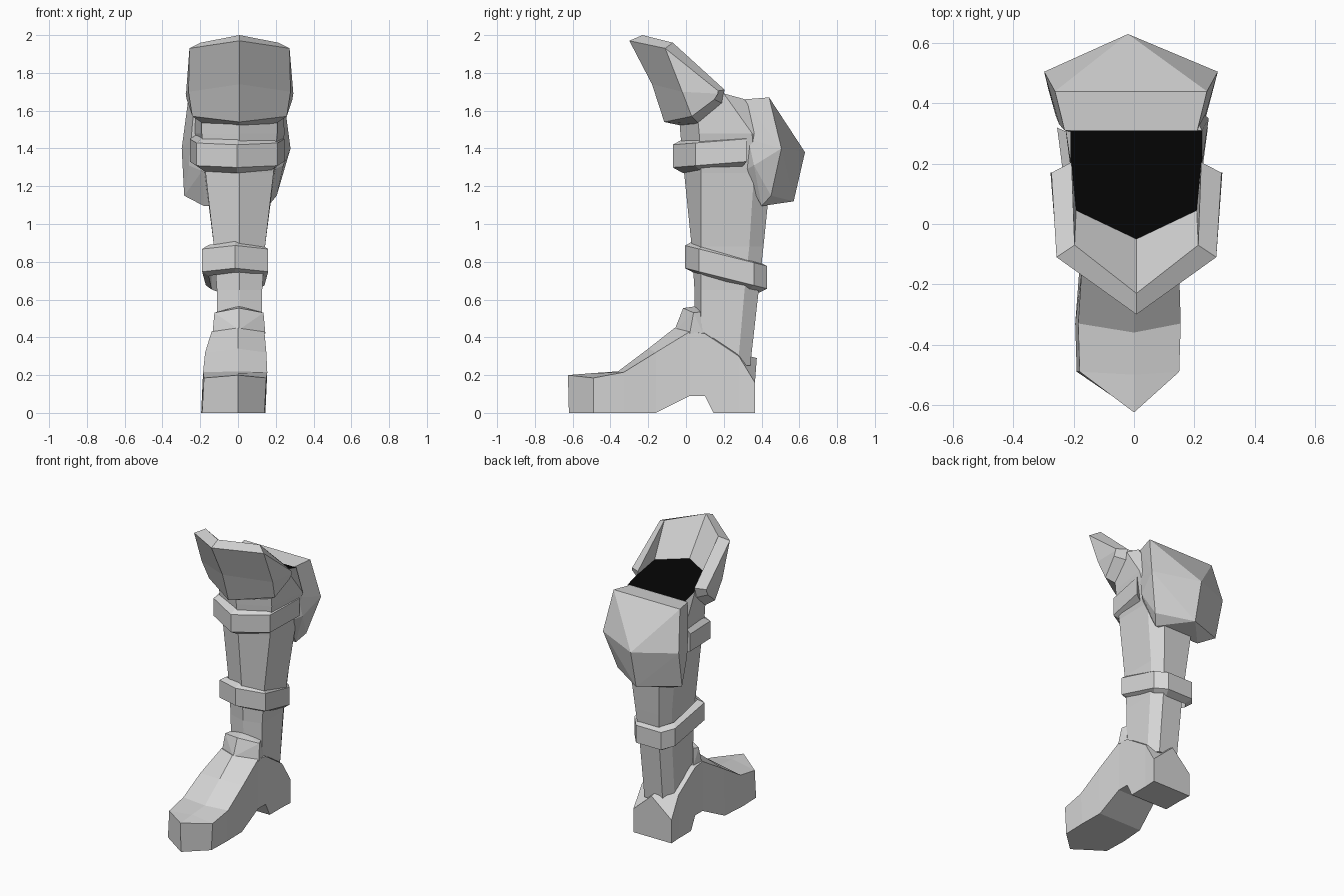
import bpy, bmesh

if "Cube" in bpy.data.objects:
    bpy.data.objects.remove(bpy.data.objects["Cube"], do_unlink=True)


def material(name, value):
    m = bpy.data.materials.new(name)
    m.use_nodes = True
    colour = (value, value, value, 1)
    m.diffuse_color = colour
    m.node_tree.nodes["Principled BSDF"].inputs["Base Color"].default_value = colour
    return m


GREY = material("plain grey", 0.67)
BLACK = material("opening black", 0.001)


def finish(name, bm, shift=0.0):
    """Weld, orient and link a flat-shaded part."""
    bmesh.ops.remove_doubles(bm, verts=bm.verts, dist=0.0005)
    bmesh.ops.recalc_face_normals(bm, faces=bm.faces)
    bmesh.ops.translate(bm, verts=bm.verts, vec=(shift, 0, 0))
    mesh = bpy.data.meshes.new(name)
    bm.to_mesh(mesh)
    bm.free()
    mesh.materials.append(GREY)
    mesh.materials.append(BLACK)
    obj = bpy.data.objects.new(name, mesh)
    bpy.context.collection.objects.link(obj)
    return obj


def flip(points):
    return [(-x, y, z) for x, y, z in points]


def loft(name, sections, loop=False, shift=0.0):
    """Skin closed cross-sections; cap the ends unless looped."""
    bm = bmesh.new()
    rings = [[bm.verts.new(p) for p in s] for s in sections]
    n = len(rings[0])
    pairs = list(zip(rings, rings[1:])) + ([(rings[-1], rings[0])] if loop else [])
    for a, b in pairs:
        for i in range(n):
            j = (i + 1) % n
            bm.faces.new((a[i], a[j], b[j], b[i]))
    if not loop:
        bm.faces.new(rings[0])
        bm.faces.new(rings[-1])
    return finish(name, bm, shift)


def hull(name, half, others, shift=0.0):
    """Faceted solid around mirrored points and single points."""
    bm = bmesh.new()
    for p in half + flip(half) + others:
        bm.verts.new(p)
    out = bmesh.ops.convex_hull(bm, input=bm.verts)
    loose = [v for v in out["geom_interior"] if isinstance(v, bmesh.types.BMVert)]
    bmesh.ops.delete(bm, geom=loose, context="VERTS")
    return finish(name, bm, shift)


def band(name, outline, top, bottom, slope, lip, loop, shift=0.0):
    """Bevelled strap following a mirrored outline that starts at the front."""
    def column(x, y):
        ix, iy, rise = x * 0.8, 0.2 + (y - 0.2) * 0.8, slope * y
        return [(ix, iy, top + rise + lip), (x, y, top + rise),
                (x, y, bottom + rise), (ix, iy, bottom + rise - lip)]
    cols = [column(*p) for p in outline]
    return loft(name, [flip(c) for c in cols[:0:-1]] + cols, loop, shift)


# Shaft: front ridge, straight sides, flat back, mouth sloping down to the rear
def shaft_ring(z, front, w1, y1, w2, y2, wb, back, tilt=0.0):
    half = [(w1, y1), (w2, y2), (wb, back)]
    outline = [(0, front)] + half + [(-x, y) for x, y in half[::-1]]
    return [(x, y, z - tilt * y) for x, y in outline]


MOUTH, TILT = 1.746, 0.275
shaft = loft("shaft", [
    shaft_ring(0.25, 0.05, 0.115, 0.08, 0.115, 0.275, 0.07, 0.34),
    shaft_ring(0.65, 0.045, 0.12, 0.08, 0.12, 0.31, 0.075, 0.385),
    shaft_ring(0.88, 0.03, 0.135, 0.08, 0.135, 0.335, 0.09, 0.41),
    shaft_ring(1.27, -0.01, 0.18, 0.08, 0.185, 0.36, 0.12, 0.45),
    shaft_ring(1.48, -0.03, 0.2, 0.07, 0.24, 0.35, 0.16, 0.42),
    shaft_ring(MOUTH, -0.05, 0.2, 0.045, 0.218, 0.2, 0.218, 0.31, TILT),
], shift=0.008)
# Dark mouth of the shaft
for face in shaft.data.polygons:
    if face.normal.z > 0.9 and face.center.z > 1.6:
        face.material_index = 1

# Calf guard, its lower edge fuller on the right
hull("calf_guard", [
    (0.22, 0.31, 1.66), (0.252, 0.44, 1.67), (0.288, 0.505, 1.4),
    (0.215, 0.45, 1.15), (0.17, 0.40, 1.095), (0.18, 0.30, 1.28),
    (0.238, 0.33, 1.45), (0.25, 0.36, 1.31),
], [(-0.01, 0.63, 1.38), (-0.01, 0.57, 1.12), (-0.275, 0.45, 1.15)], shift=-0.01)


# Knee guard: columns run opening, rim, outer top, middle, outer bottom, inner bottom
def mouth_point(x, y):
    return (x, y, MOUTH - TILT * y)


knee_front = [mouth_point(0, -0.05), (0, -0.23, 2.0), (0, -0.3, 1.97),
              (0, -0.18, 1.74), (0, -0.115, 1.54), (0, -0.02, 1.52)]
knee_corner = [mouth_point(0.2, 0.045), (0.205, -0.07, 1.96), (0.265, -0.11, 1.93),
               (0.27, -0.02, 1.7), (0.25, 0.03, 1.57), (0.19, 0.07, 1.53)]
knee_back = [mouth_point(0.215, 0.2), (0.215, 0.205, 1.71), (0.282, 0.17, 1.705),
             (0.285, 0.17, 1.69), (0.28, 0.15, 1.66), (0.215, 0.19, 1.64)]
loft("knee_guard", [flip(knee_back), flip(knee_corner), knee_front,
                    knee_corner, knee_back], shift=0.008)

# Straps
band("upper_strap", [(0, -0.07), (0.215, 0.05), (0.25, 0.32)],
     1.425, 1.305, 0.08, 0.03, False, -0.005)
band("ankle_strap", [(0, -0.005), (0.175, 0.07), (0.155, 0.36), (0.095, 0.43)],
     0.885, 0.765, -0.25, 0.022, True, -0.015)


# Foot: stations from toe to heel, the sole leaning a little to the right
def foot_station(y, side_z, w, sole, ridge_y, ridge_z, lean=0.0):
    top = lean * 0.6
    return [(0, ridge_y, ridge_z), (w + top, y, side_z), (w + lean, y, sole),
            (lean / 2, y, sole), (lean - w, y, sole), (top - w, y, side_z)]


toe_top, toe_sole = (0, -0.625, 0.2), (0, -0.62, 0)
loft("foot", [
    [toe_top] * 2 + [toe_sole] * 3 + [toe_top],
    foot_station(-0.49, 0.185, 0.165, 0, -0.5, 0.21, -0.025),
    foot_station(-0.33, 0.215, 0.17, 0, -0.36, 0.22, -0.025),
    foot_station(-0.16, 0.32, 0.162, 0, -0.2, 0.34, -0.02),
    foot_station(0.02, 0.43, 0.14, 0.09, -0.06, 0.45),
    foot_station(0.1, 0.42, 0.14, 0.09, 0.08, 0.45),
    foot_station(0.145, 0.39, 0.14, 0, 0.15, 0.44),
    foot_station(0.28, 0.3, 0.14, 0, 0.3, 0.31),
    foot_station(0.365, 0.16, 0.145, 0, 0.375, 0.29),
])

# Raised tongue at the instep
hull("tongue", [(0.14, 0.02, 0.42), (0.13, 0.04, 0.53),
                (0.115, 0.075, 0.535), (0.125, 0.09, 0.42)],
     [(0, -0.06, 0.44), (0, -0.015, 0.555), (0, 0.055, 0.565)], shift=0.005)
